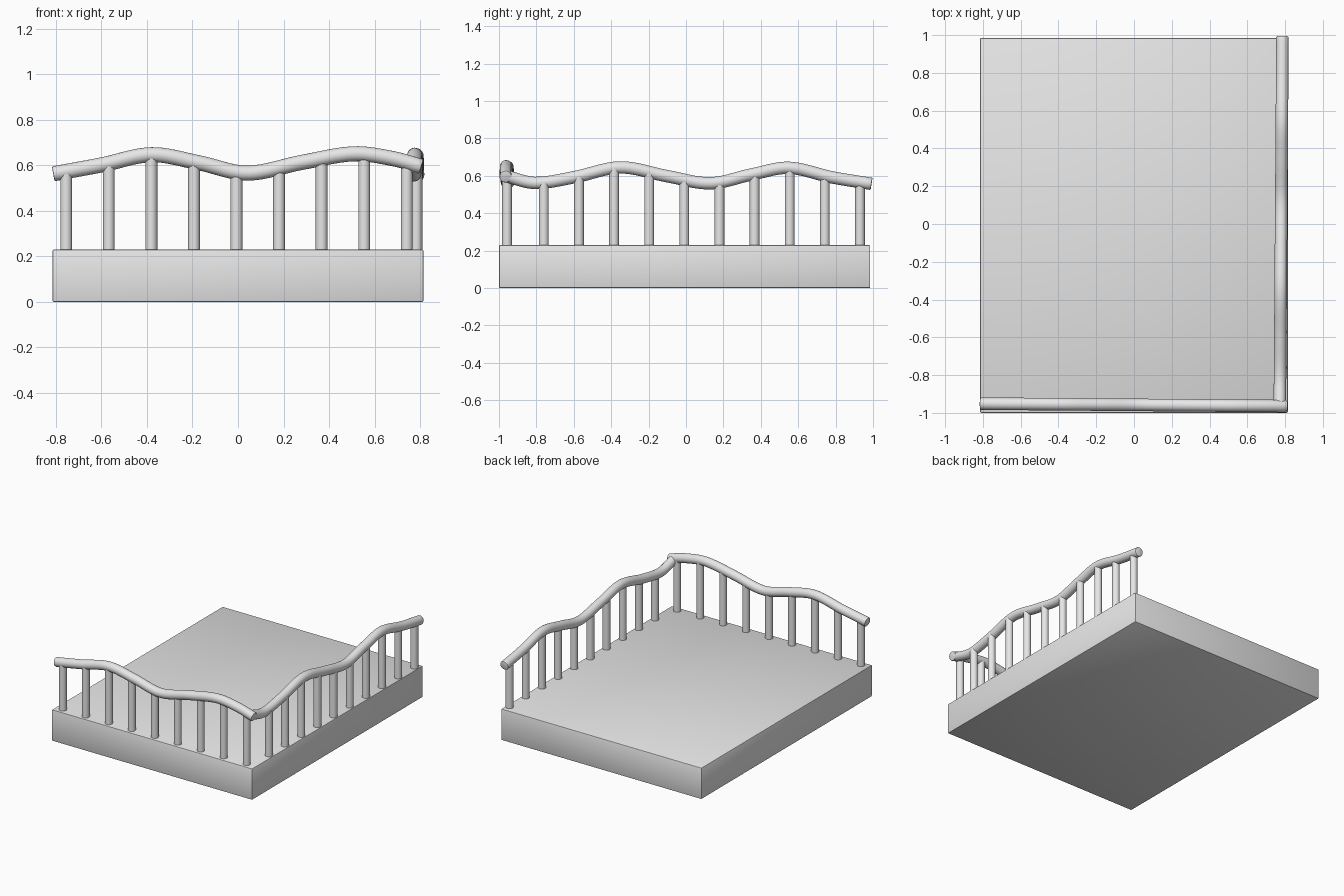
import bpy, bmesh, math
from mathutils import Vector

if "Cube" in bpy.data.objects:
    bpy.data.objects.remove(bpy.data.objects["Cube"])

grey = bpy.data.materials.new("plain grey")
grey.diffuse_color = (0.8, 0.8, 0.8, 1)
grey.use_nodes = True
grey.node_tree.nodes["Principled BSDF"].inputs["Base Color"].default_value = grey.diffuse_color


def add_object(name, bm, angle=None):
    bmesh.ops.recalc_face_normals(bm, faces=bm.faces)
    me = bpy.data.meshes.new(name)
    bm.to_mesh(me)
    bm.free()
    me.materials.append(grey)
    ob = bpy.data.objects.new(name, me)
    bpy.context.collection.objects.link(ob)
    if angle:
        bpy.ops.object.select_all(action='DESELECT')
        ob.select_set(True)
        bpy.context.view_layer.objects.active = ob
        bpy.ops.object.shade_smooth_by_angle(angle=math.radians(angle))
    return ob


def wave(pts, t):
    """Smooth height through (distance, height) points (cubic Hermite)."""
    n = len(pts)
    i = 0
    while i < n - 2 and t > pts[i + 1][0]:
        i += 1

    def slope(k):
        a, b = pts[max(k - 1, 0)], pts[min(k + 1, n - 1)]
        return (b[1] - a[1]) / (b[0] - a[0])
    (t0, z0), (t1, z1) = pts[i], pts[i + 1]
    h = t1 - t0
    u = (t - t0) / h
    return ((2*u**3 - 3*u**2 + 1) * z0 + (u**3 - 2*u**2 + u) * h * slope(i)
            + (3*u**2 - 2*u**3) * z1 + (u**3 - u**2) * h * slope(i + 1))


def rail(name, path, radius=0.033, sides=20):
    """Round bar swept along a path, capped square to its direction."""
    bm = bmesh.new()
    rings = []
    for i, p in enumerate(path):
        d = (path[min(i + 1, len(path) - 1)] - path[max(i - 1, 0)]).normalized()
        side = d.cross(Vector((0, 0, 1))).normalized()
        up = side.cross(d)
        angles = [2 * math.pi * k / sides for k in range(sides)]
        rings.append([bm.verts.new(p + radius * (side * math.cos(a) + up * math.sin(a)))
                      for a in angles])
    for a, b in zip(rings, rings[1:]):
        for k in range(sides):
            j = (k + 1) % sides
            bm.faces.new((a[k], a[j], b[j], b[k]))
    bm.faces.new(rings[0])
    bm.faces.new(rings[-1])
    # softened end rims
    rims = [e for e in bm.edges if any(len(f.verts) > 4 for f in e.link_faces)]
    bmesh.ops.bevel(bm, geom=rims, offset=0.005, segments=2, affect='EDGES', profile=0.5)
    return add_object(name, bm, 40)


def post(name, x, y, top, bottom=0.2, radius=0.026):
    bm = bmesh.new()
    bmesh.ops.create_cone(bm, cap_ends=True, segments=20, radius1=radius,
                          radius2=radius, depth=top - bottom)
    bmesh.ops.translate(bm, verts=bm.verts, vec=(x, y, (top + bottom) / 2))
    return add_object(name, bm, 40)


# platform slab with slightly eased edges
bm = bmesh.new()
bmesh.ops.create_cube(bm, size=1)
bmesh.ops.scale(bm, verts=bm.verts, vec=(1.63, 1.985, 0.23))
bmesh.ops.translate(bm, verts=bm.verts, vec=(0, -0.0075, 0.115))
bmesh.ops.bevel(bm, geom=bm.edges[:], offset=0.006, segments=2, affect='EDGES', profile=0.5)
add_object("platform", bm, 40)

# wavy heights along each handrail
front_wave = [(-0.812, 0.563), (-0.6, 0.602), (-0.38, 0.647), (-0.17, 0.611),
              (0.04, 0.566), (0.28, 0.613), (0.51, 0.651), (0.68, 0.63), (0.806, 0.595)]
side_wave = [(-0.965, 0.60), (-0.81, 0.562), (-0.6, 0.592), (-0.35, 0.645), (-0.1, 0.598),
             (0.13, 0.56), (0.35, 0.607), (0.55, 0.643), (0.78, 0.592), (0.992, 0.557)]

STEPS = 64


def samples(w):
    a, b = w[0][0], w[-1][0]
    return [(i / STEPS, a + (b - a) * i / STEPS) for i in range(STEPS + 1)]


# handrails, each drifting slightly off square
rail("front_handrail", [Vector((t, -0.951 - 0.013 * f, wave(front_wave, t)))
                        for f, t in samples(front_wave)])
rail("side_handrail", [Vector((0.772 + 0.014 * f, t, wave(side_wave, t)))
                       for f, t in samples(side_wave)])

# balusters
for i in range(9):
    x = -0.755 + 0.1871 * i
    post(f"front_baluster_{i + 1}", x, -0.957, wave(front_wave, x))
for i in range(10):
    y = -0.76 + 0.1878 * i
    post(f"side_baluster_{i + 1}", 0.784, y, wave(side_wave, y))
